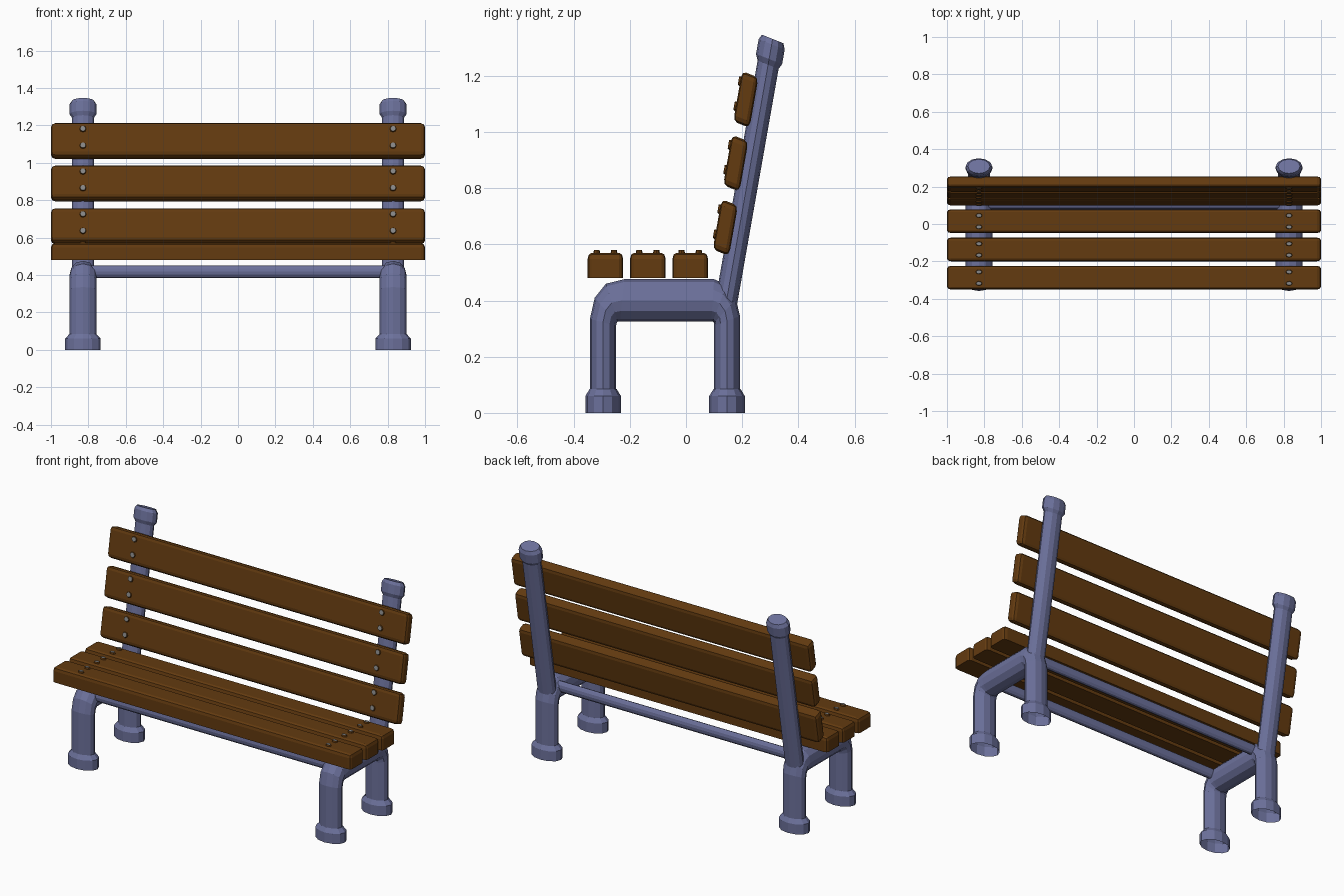
import bpy, bmesh, math
from mathutils import Matrix, Vector

if "Cube" in bpy.data.objects:
    bpy.data.objects.remove(bpy.data.objects["Cube"])

SIDES = 12
DEPTH = 0.667          # the whole bench is squashed in depth
LEAN = math.radians(14.8)
SQUASH = Matrix.Diagonal((1, DEPTH, 1, 1))


def material(name, rgb):
    m = bpy.data.materials.new(name)
    m.diffuse_color = (*rgb, 1)
    m.use_nodes = True
    m.node_tree.nodes["Principled BSDF"].inputs["Base Color"].default_value = m.diffuse_color
    return m


METAL = material("blue grey metal", (0.15, 0.165, 0.33))
WOOD = material("brown wood", (0.125, 0.043, 0.005))
BOLT = material("grey bolt", (0.25, 0.25, 0.25))


def finish(bm, name, mats):
    bmesh.ops.recalc_face_normals(bm, faces=bm.faces)
    me = bpy.data.meshes.new(name)
    bm.to_mesh(me)
    bm.free()
    for m in mats:
        me.materials.append(m)
    ob = bpy.data.objects.new(name, me)
    bpy.context.collection.objects.link(ob)
    return ob


def tube(name, rings, cap=False, matrix=None):
    """Skin through rings given as (centre, half axis u, half axis v)."""
    bm = bmesh.new()
    loops = []
    for c, u, v in rings:
        c, u, v = Vector(c), Vector(u), Vector(v)
        loops.append([bm.verts.new(c + u * math.cos(t) + v * math.sin(t))
                      for t in (2 * math.pi * i / SIDES for i in range(SIDES))])
    for a, b in zip(loops, loops[1:]):
        for i in range(SIDES):
            j = (i + 1) % SIDES
            bm.faces.new((a[i], a[j], b[j], b[i]))
    if cap:
        bm.faces.new(loops[-1])
    if matrix:
        bm.transform(matrix)
    return finish(bm, name, [METAL])


def round_rings(profile):
    return [((0, 0, z), (r, 0, 0), (0, r, 0)) for z, r in profile]


# Bent frame: outer and inner (y, z) points of each ring
FRAME = [((-.342, .075), (-.249, .075)), ((-.342, .335), (-.249, .31)),
         ((-.325, .41), (-.247, .32)), ((-.285, .46), (-.243, .325)),
         ((-.22, .476), (-.235, .325)), ((.10, .476), (.09, .325)),
         ((.145, .455), (.095, .325)), ((.178, .405), (.10, .32)),
         ((.192, .345), (.10, .31)), ((.192, .075), (.10, .075))]

for x, side in ((-.829, "left"), (.829, "right")):
    rings = []
    for (oy, oz), (iy, iz) in FRAME:
        rings.append(((x, (oy + iy) / 2, (oz + iz) / 2),
                      (0, (oy - iy) / 2, (oz - iz) / 2), (.072, 0, 0)))
    tube(side + "_leg_frame", rings)

    # Feet
    for y, end in ((-.295, "front"), (.146, "back")):
        tube(f"{side}_{end}_foot",
             round_rings([(0, .095), (.06, .095), (.085, .072)]),
             matrix=Matrix.Translation((x, y, 0)) @ SQUASH)

    # Leaning post with its cap
    place = (SQUASH @ Matrix.Translation((x, .139 / DEPTH, .37))
             @ Matrix.Rotation(-LEAN, 4, 'X'))
    top = (1.254 - .37) / math.cos(LEAN)
    tube(side + "_back_post", round_rings([(0, .058), (top, .058)]), matrix=place)
    tube(side + "_post_cap",
         round_rings([(top - .015, .058), (top + .006, .072),
                      (top + .06, .072), (top + .08, .059)]),
         cap=True, matrix=place)

# Cross bars
for y, end in ((-.25, "front"), (.10, "back")):
    tube(end + "_cross_bar",
         [((x, y, .418), (0, .022, 0), (0, 0, .033)) for x in (-.83, .83)])


def plank(name, place, width, thick, round_back, bolt_shift):
    # Rounded board: long in x, its outer face towards local +z
    bm = bmesh.new()
    bmesh.ops.create_cube(bm, size=1,
                          matrix=Matrix.Diagonal((2, width, thick, 1)))
    edges = [e for e in bm.edges
             if round_back or any(v.co.z > 0 for v in e.verts)]
    bmesh.ops.bevel(bm, geom=edges, offset=.022, segments=2, profile=.5,
                    affect='EDGES')
    bm.transform(place)
    finish(bm, name, [WOOD])
    # Studs: wood coloured sides, grey tops
    bm = bmesh.new()
    for x in (-.829, .829):
        for y in (-.046, .046):
            bmesh.ops.create_cone(
                bm, cap_ends=True, segments=8, radius1=.019, radius2=.015,
                depth=.014, matrix=Matrix.Translation(
                    (x, y + bolt_shift, thick / 2 + .003)))
    bm.normal_update()
    for f in bm.faces:
        f.material_index = 1 if f.normal.z > .9 else 0
    bm.transform(place)
    finish(bm, name + "_bolts", [WOOD, BOLT])


# Seat planks
for i, y in enumerate((-.287, -.136, .015)):
    plank(f"seat_plank_{i + 1}",
          SQUASH @ Matrix.Translation((0, y / DEPTH, .525)),
          .19, .09, False, 0)

# Back planks
for i, (y, z) in enumerate(((.140, .66), (.177, .889), (.213, 1.116))):
    plank(f"back_plank_{i + 1}",
          SQUASH @ Matrix.Translation((0, y / DEPTH, z))
          @ Matrix.Rotation(math.pi / 2 - LEAN, 4, 'X'),
          .185, .09, True, .009)
